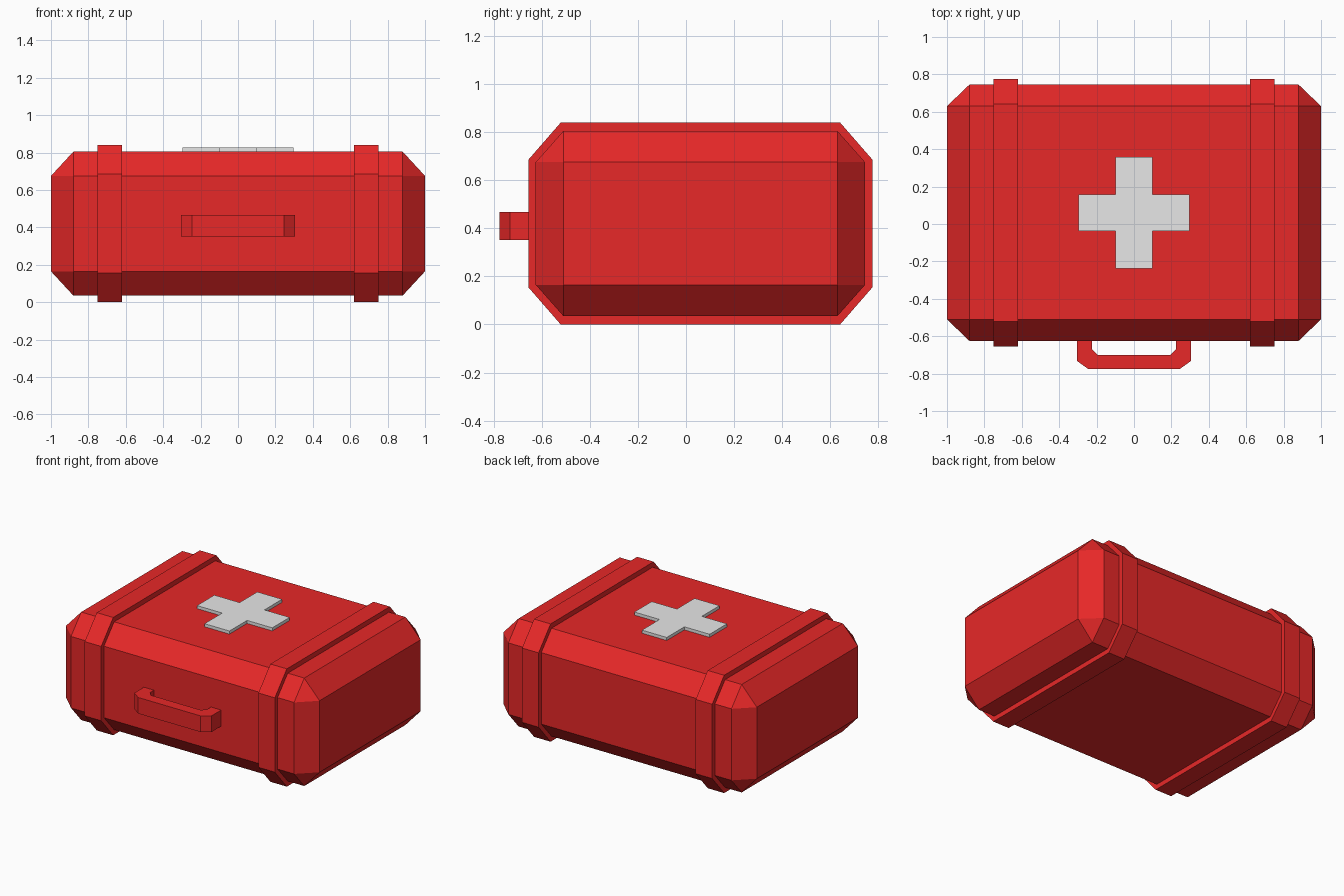
import bpy, bmesh

if "Cube" in bpy.data.objects:
    bpy.data.objects.remove(bpy.data.objects["Cube"])


def material(name, rgb):
    m = bpy.data.materials.new(name)
    m.diffuse_color = (*rgb, 1)
    m.use_nodes = True
    m.node_tree.nodes["Principled BSDF"].inputs["Base Color"].default_value = m.diffuse_color
    return m


RED = material("case red", (0.8, 0.021, 0.021))
WHITE = material("cross white", (0.8, 0.8, 0.8))
CY, CZ = 0.06, 0.42  # centre of the case in y and z


def finish(name, bm, mat):
    bmesh.ops.recalc_face_normals(bm, faces=bm.faces)
    me = bpy.data.meshes.new(name)
    bm.to_mesh(me)
    bm.free()
    me.materials.append(mat)
    ob = bpy.data.objects.new(name, me)
    bpy.context.collection.objects.link(ob)
    return ob


def prism(name, points, offset, mat):
    """Extrude a closed outline of 3D points by an offset vector."""
    bm = bmesh.new()
    face = bm.faces.new([bm.verts.new(p) for p in points])
    new = bmesh.ops.extrude_face_region(bm, geom=[face])["geom"]
    bmesh.ops.translate(bm, vec=offset,
                        verts=[v for v in new if isinstance(v, bmesh.types.BMVert)])
    return finish(name, bm, mat)


# Case body: unit box with a flat bevel, chamfer sizes differ slightly per axis
half, cut = (1.0, 0.685, 0.385), (0.12, 0.115, 0.13)
bm = bmesh.new()
bmesh.ops.create_cube(bm, size=2)
bmesh.ops.bevel(bm, geom=bm.edges[:], offset=0.1, segments=1,
                affect='EDGES', profile=0.5)
for v in bm.verts:
    for i in range(3):
        s = 1 if v.co[i] > 0 else -1
        v.co[i] = s * (half[i] if abs(v.co[i]) > 0.99 else half[i] - cut[i])
    v.co.y += CY
    v.co.z += CZ
finish("case_body", bm, RED)

# Two raised bands wrapped around the case
hy, hz, cy, cz = 0.716, 0.42, 0.135, 0.155
quarter = [(hy, hz - cz), (hy - cy, hz)]
octagon = (quarter + [(-y, z) for y, z in quarter[::-1]]
           + [(-y, -z) for y, z in quarter] + [(y, -z) for y, z in quarter[::-1]])
for side, x in (("left", -0.75), ("right", 0.62)):
    prism(side + "_band", [(x, CY + y, CZ + z) for y, z in octagon], (0.13, 0, 0), RED)

# Carrying handle on the front
outer = [(0.305, -0.62), (0.305, -0.732), (0.245, -0.775)]
inner = [(0.195, -0.70), (0.225, -0.67), (0.225, -0.62)]
right = outer, inner
outline = (outer + [(-x, y) for x, y in outer[::-1]]
           + [(-x, y) for x, y in inner[::-1]] + inner)
prism("handle", [(x, y, 0.352) for x, y in outline], (0, 0, 0.115), RED)

# Cross plate on the lid
L, W = 0.297, 0.098
arm = [(L, -W), (L, W), (W, W)]
cross = []
for _ in range(4):
    cross += arm
    arm = [(-y, x) for x, y in arm]
prism("cross", [(x, CY + y, 0.80) for x, y in cross], (0, 0, 0.027), WHITE)
